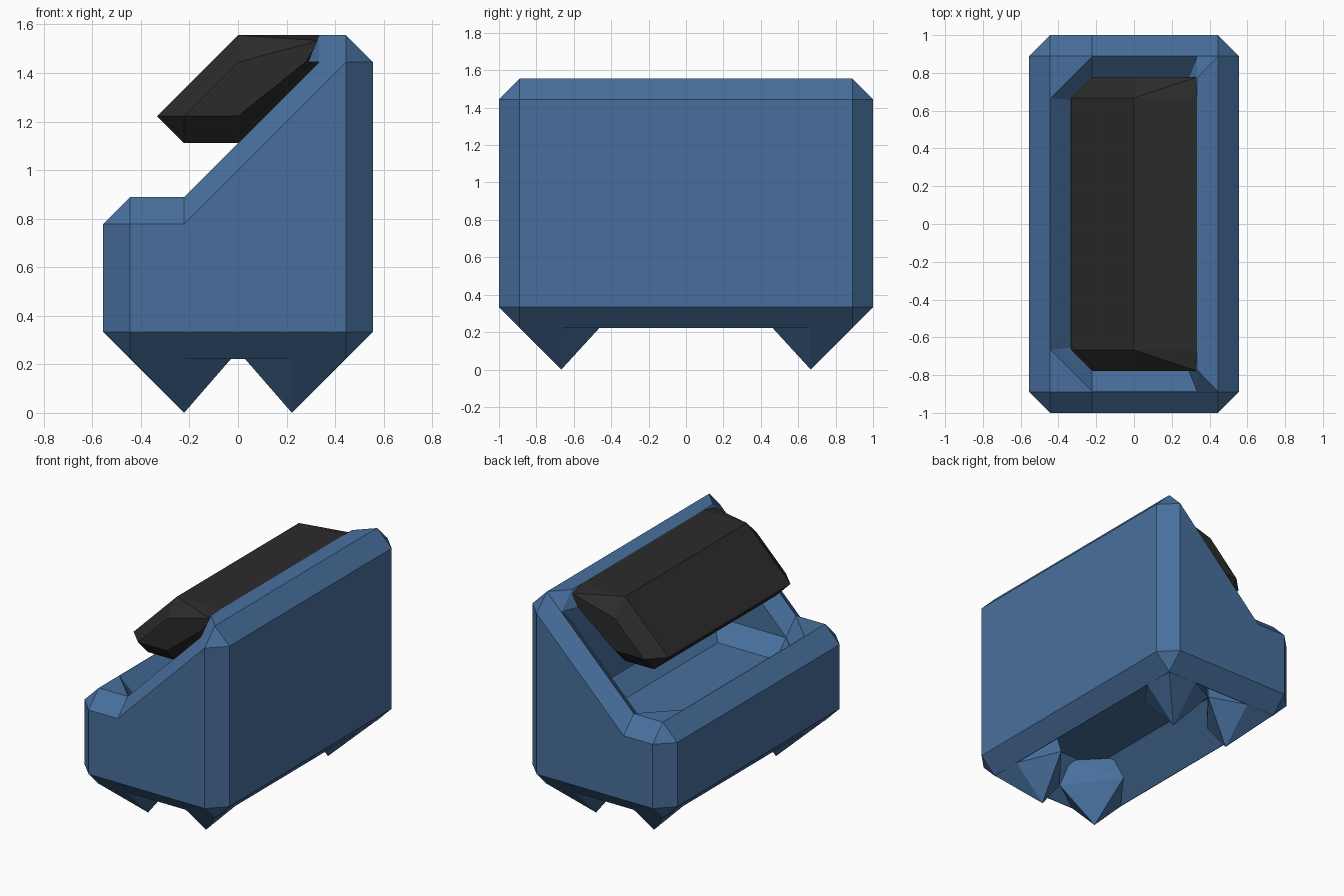
import bpy, bmesh

if "Cube" in bpy.data.objects:
    bpy.data.objects.remove(bpy.data.objects["Cube"])

U = 1 / 9  # every dimension sits on a 1/9 unit grid


def material(name, rgb):
    m = bpy.data.materials.new(name)
    m.diffuse_color = (*rgb, 1)
    m.use_nodes = True
    m.node_tree.nodes["Principled BSDF"].inputs["Base Color"].default_value = m.diffuse_color
    return m


BLUE = material("blue_metal", (0.064, 0.16, 0.335))
DARK = material("dark_plastic", (0.024, 0.024, 0.024))


def add(name, bm, mat=None):
    for v in bm.verts:
        v.co *= U
    bmesh.ops.recalc_face_normals(bm, faces=bm.faces)
    me = bpy.data.meshes.new(name)
    bm.to_mesh(me)
    bm.free()
    ob = bpy.data.objects.new(name, me)
    bpy.context.collection.objects.link(ob)
    if mat:
        me.materials.append(mat)
    return ob


def hull(name, pts, mat=None, sym=True):
    """Convex solid; sym also adds each point mirrored in y."""
    bm = bmesh.new()
    for x, y, z in pts:
        for s in ((1, -1) if sym else (1,)):
            bm.verts.new((x, y * s, z))
    bmesh.ops.remove_doubles(bm, verts=bm.verts, dist=1e-4)
    r = bmesh.ops.convex_hull(bm, input=bm.verts)
    junk = [g for g in r["geom_interior"] if isinstance(g, bmesh.types.BMVert)]
    bmesh.ops.delete(bm, geom=junk, context='VERTS')
    bmesh.ops.dissolve_limit(bm, angle_limit=0.01, verts=bm.verts, edges=bm.edges)
    return add(name, bm, mat)


def cut(body, cutter):
    cutter.hide_render = True
    cutter.hide_viewport = True
    m = body.modifiers.new(cutter.name, 'BOOLEAN')
    m.operation = 'DIFFERENCE'
    m.solver = 'EXACT'
    m.object = cutter


# Container body: side profile lofted to a smaller profile on each end
wide = [(-5, 3), (-5, 7), (-4, 8), (-2, 8), (4, 14), (5, 13), (5, 3), (4, 2), (-4, 2)]
end = [(-4, 3), (-4, 7), (-4, 7), (-2, 7), (4, 13), (4, 13), (4, 3), (4, 3), (-4, 3)]
bm = bmesh.new()
rings = [[bm.verts.new((x, y, z)) for x, z in p]
         for p, y in ((end, -9), (wide, -8), (wide, 8), (end, 9))]
n = len(wide)
for a, b in zip(rings, rings[1:]):
    for i in range(n):
        j = (i + 1) % n
        bm.faces.new((a[i], a[j], b[j], b[i]))
bm.faces.new(rings[0])
bm.faces.new(rings[-1])
bmesh.ops.remove_doubles(bm, verts=bm.verts, dist=1e-4)
body = add("container_body", bm, BLUE)

# Inner cavity, sloped rim and underside recess
cut(body, hull("cavity_cutter", [
    (-2, 6, 6), (2, 6, 6), (-3, 6, 7), (-2, 7, 7), (3, 7, 7),
    (3, 7, 15), (-3, 6, 9), (-2, 7, 10)]))
rim = [(-3.97, 6, 8), (-2, 7.97, 8), (3, 7.97, 13)]
cut(body, hull("rim_cutter", [(-3.02, 5.9, 7.05), (-2, 6.98, 7.02), (2.98, 6.98, 12)]
               + rim + [(x, y, z + 2) for x, y, z in rim]))
low = [(s * x, y, z) for s in (1, -1) for z in (1.99, 1)
       for x, y in ((3.97, 6), (2, 7.97))]
cut(body, hull("underside_cutter", [(2, 6, 4), (-2, 6, 4)] + low))

# Hinge strip along the top of the back wall, flaring into the rim ends
hull("hinge_strip", [(3, 7.97, 13), (2.6, 7, 13), (3, 6.95, 14), (4, 7.97, 14),
                     (4, 7, 13.5)], BLUE)

# Half-open lid
hull("lid", [(-3, 6, 11), (0, 6, 14), (3, 6, 14), (3, 6, 13), (0, 6, 10), (-2, 6, 10),
             (-2, 7, 11), (0, 7, 13), (2.5, 7, 13), (0, 7, 11), (3, 7, 13.8)], DARK)

# Four pointed corner feet
foot = [(2, 6, 0), (3.98, 7.98, 2), (4, 6, 2), (2, 8, 2), (0, 6.8, 2.3),
        (2.4, 3.8, 2.4), (0.4, 6.3, 3.95), (2.2, 4.5, 3.95), (2.4, 6.4, 3.6)]
for sx, a in ((-1, "left"), (1, "right")):
    for sy, b in ((-1, "front"), (1, "back")):
        hull(f"foot_{b}_{a}", [(sx * x, sy * y, z) for x, y, z in foot], BLUE, sym=False)
